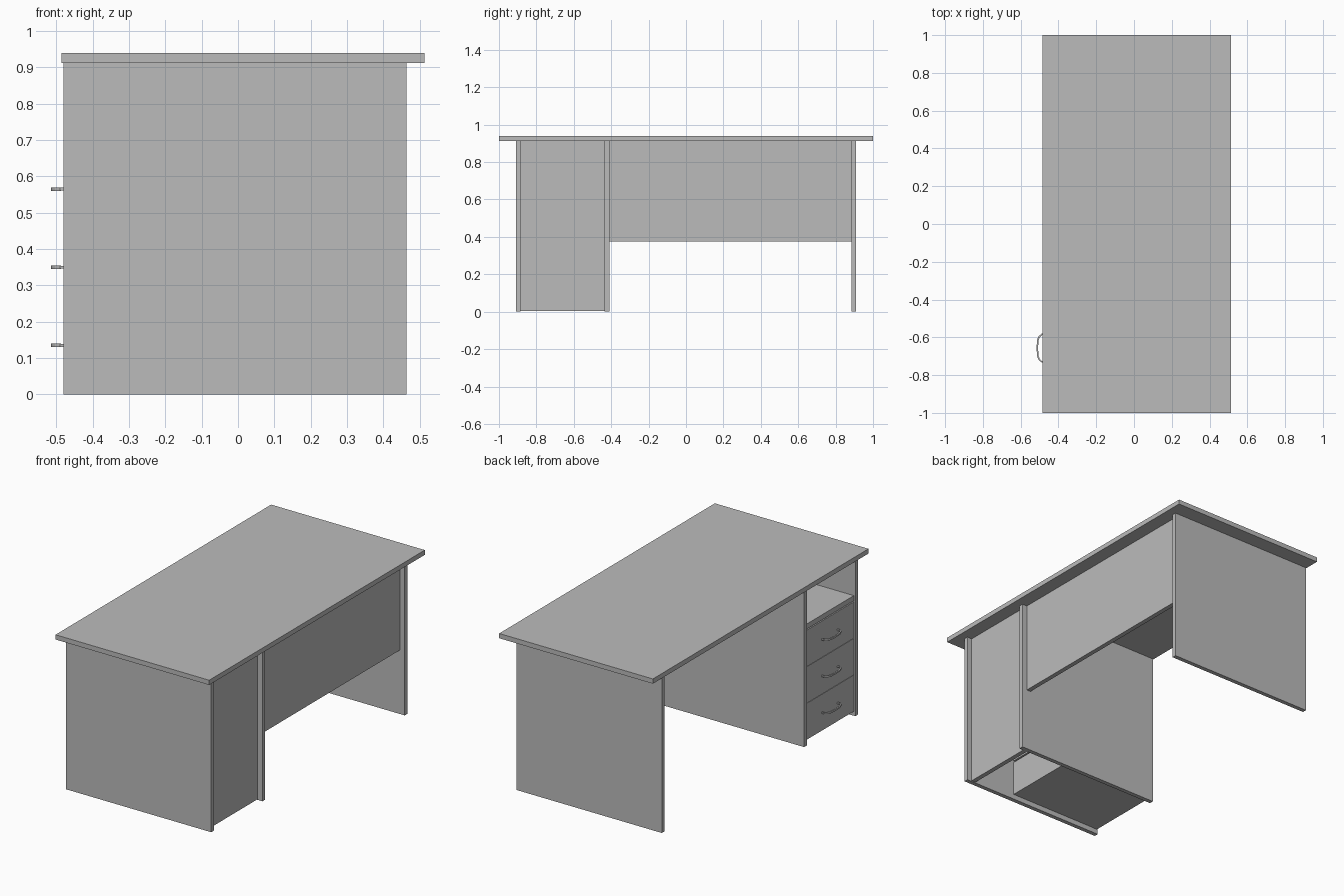
import bpy, bmesh, math

cube = bpy.data.objects.get("Cube")
if cube:
    bpy.data.objects.remove(cube, do_unlink=True)

# One plain grey finish for the whole desk
grey = bpy.data.materials.new("light_grey")
grey.use_nodes = True
COLOUR = (0.5, 0.5, 0.5, 1)
grey.diffuse_color = COLOUR
grey.node_tree.nodes["Principled BSDF"].inputs["Base Color"].default_value = COLOUR


def finish(name, bm):
    bmesh.ops.recalc_face_normals(bm, faces=bm.faces)
    mesh = bpy.data.meshes.new(name)
    bm.to_mesh(mesh)
    bm.free()
    mesh.materials.append(grey)
    obj = bpy.data.objects.new(name, mesh)
    bpy.context.collection.objects.link(obj)
    return obj


def board(name, x, y, z):
    """Box given as (low, high) along each axis."""
    bm = bmesh.new()
    bmesh.ops.create_cube(bm, size=1)
    for v in bm.verts:
        for i, (low, high) in enumerate((x, y, z)):
            v.co[i] = low if v.co[i] < 0 else high
    return finish(name, bm)


def bow_handle(name, y, z):
    """Flat curved grip: a crescent outline extruded upwards."""
    bm = bmesh.new()
    half, steps = 0.077, 12
    outline = []
    for base, depth, reach, order in ((-0.487, 0.028, half, 1), (-0.487, 0.02, half - 0.008, -1)):
        for i in range(steps + 1):
            t = order * (2 * i / steps - 1)
            outline.append((base - depth * (1 - t ** 4) ** 0.8, y + t * reach))
    face = bm.faces.new([bm.verts.new((px, py, z - 0.005)) for px, py in outline])
    top = bmesh.ops.extrude_face_region(bm, geom=[face])["geom"]
    bmesh.ops.translate(bm, vec=(0, 0, 0.01),
                        verts=[v for v in top if isinstance(v, bmesh.types.BMVert)])
    finish(name, bm)
    # Posts joining the grip to the drawer
    for side, tag in ((-1, "right"), (1, "left")):
        py = y + side * (half - 0.004)
        board(f"{name}_{tag}_post", (-0.49, -0.47), (py - 0.004, py + 0.004), (z - 0.004, z + 0.004))


# Top and upright panels
UNDER = 0.912
board("desk_top", (-0.485, 0.513), (-1, 1), (UNDER, 0.94))
for name, y in (("front_leg_panel", -0.91), ("inner_leg_panel", -0.435), ("back_leg_panel", 0.885)):
    board(name, (-0.48, 0.463), (y, y + 0.025), (0, UNDER))
board("modesty_panel", (0.405, 0.432), (-0.41, 0.885), (0.375, UNDER))

# Drawer pedestal
INSIDE = (-0.885, -0.435)
board("pedestal_back", (0.405, 0.432), INSIDE, (0.004, UNDER))
board("pedestal_shelf", (-0.47, 0.405), INSIDE, (0.675, 0.705))
for i in range(3):
    low = 0.028 + 0.215 * i
    board(f"drawer_{i + 1}_front", (-0.473, -0.447), (-0.884, -0.436), (low, low + 0.213))
    board(f"drawer_{i + 1}_box", (-0.447, 0.13), (-0.883, -0.437), (low, low + 0.205))
    bow_handle(f"drawer_{i + 1}_handle", -0.657, low + 0.107)
